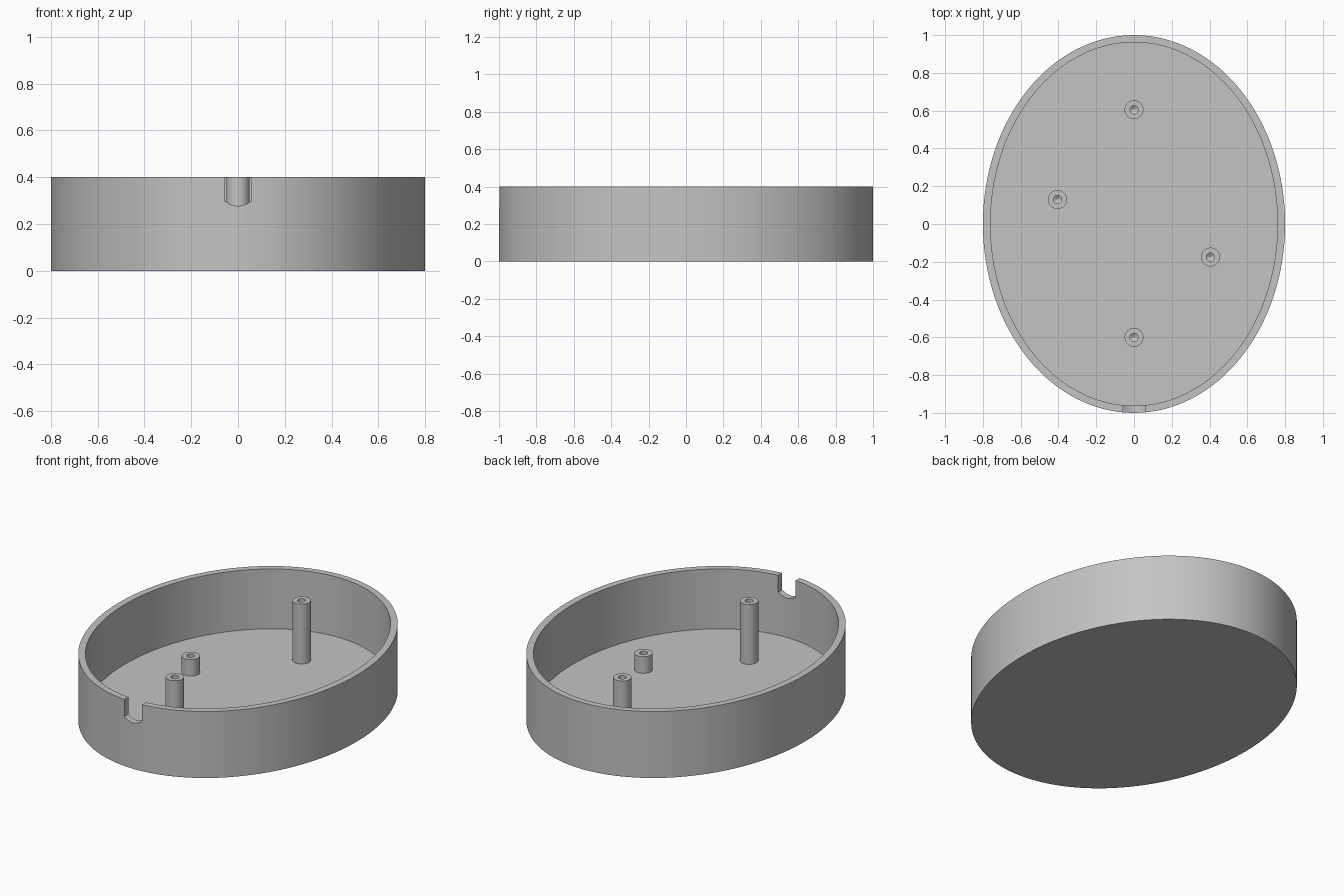
import bpy
import bmesh
from math import cos, sin, tau, radians

cube = bpy.data.objects.get("Cube")
if cube:
    bpy.data.objects.remove(cube, do_unlink=True)

gray = bpy.data.materials.new("plain gray")
gray.use_nodes = True
color = (0.55, 0.55, 0.55, 1)
gray.diffuse_color = color
gray.node_tree.nodes["Principled BSDF"].inputs["Base Color"].default_value = color

HEIGHT = 0.4
FLOOR = 0.04


def make_object(name, bm, location=(0, 0, 0)):
    bmesh.ops.recalc_face_normals(bm, faces=bm.faces)
    mesh = bpy.data.meshes.new(name)
    bm.to_mesh(mesh)
    bm.free()
    mesh.materials.append(gray)
    obj = bpy.data.objects.new(name, mesh)
    obj.location = location
    bpy.context.collection.objects.link(obj)
    return obj


def loft(name, rings, sides, location=(0, 0, 0)):
    """Closed solid through elliptical rings given as (radius x, radius y, z)."""
    bm = bmesh.new()
    loops = [[bm.verts.new((rx * cos(tau * i / sides), ry * sin(tau * i / sides), z))
              for i in range(sides)] for rx, ry, z in rings]
    for a, b in zip(loops, loops[1:]):
        for i in range(sides):
            j = (i + 1) % sides
            bm.faces.new((a[i], a[j], b[j], b[i]))
    bm.faces.new(loops[0])
    bm.faces.new(loops[-1])
    return make_object(name, bm, location)


def smooth(obj):
    bpy.ops.object.select_all(action='DESELECT')
    obj.select_set(True)
    bpy.context.view_layer.objects.active = obj
    bpy.ops.object.shade_smooth_by_angle(angle=radians(30))


# Oval tray: outer wall, rim, inner wall and floor
tray = loft("oval_tray", [(0.8, 1, 0), (0.8, 1, HEIGHT),
                          (0.76, 0.962, HEIGHT), (0.76, 0.962, FLOOR)], 128)

# Cable notch through the front wall, with a rounded bottom
half = [(0.058, 0.5), (0.058, 0.298), (0.03, 0.282)]
outline = half + [(0, 0.276)] + [(-x, z) for x, z in reversed(half)]
bm = bmesh.new()
face = bm.faces.new([bm.verts.new((x, -1.1, z)) for x, z in outline])
pushed = bmesh.ops.extrude_face_region(bm, geom=[face])["geom"]
bmesh.ops.translate(bm, vec=(0, 0.25, 0),
                    verts=[v for v in pushed if isinstance(v, bmesh.types.BMVert)])
cutter = make_object("notch_cutter", bm)
cutter.hide_render = True
cut = tray.modifiers.new("notch", 'BOOLEAN')
cut.operation = 'DIFFERENCE'
cut.solver = 'EXACT'
cut.object = cutter
bpy.context.view_layer.objects.active = tray
bpy.ops.object.modifier_apply(modifier=cut.name)
bpy.data.objects.remove(cutter, do_unlink=True)
smooth(tray)

# Screw posts with drilled holes: two tall, two short
posts = [("front_post", 0, -0.6, HEIGHT), ("back_post", 0, 0.605, HEIGHT),
         ("left_post", 0.405, -0.175, 0.14), ("right_post", -0.405, 0.13, 0.14)]
for name, x, y, top in posts:
    profile = [(0.05, FLOOR - 0.01), (0.05, top), (0.022, top),
               (0.022, top - 0.07), (0.003, top - 0.082)]
    smooth(loft(name, [(r, r, z) for r, z in profile], 32, (x, y, 0)))
